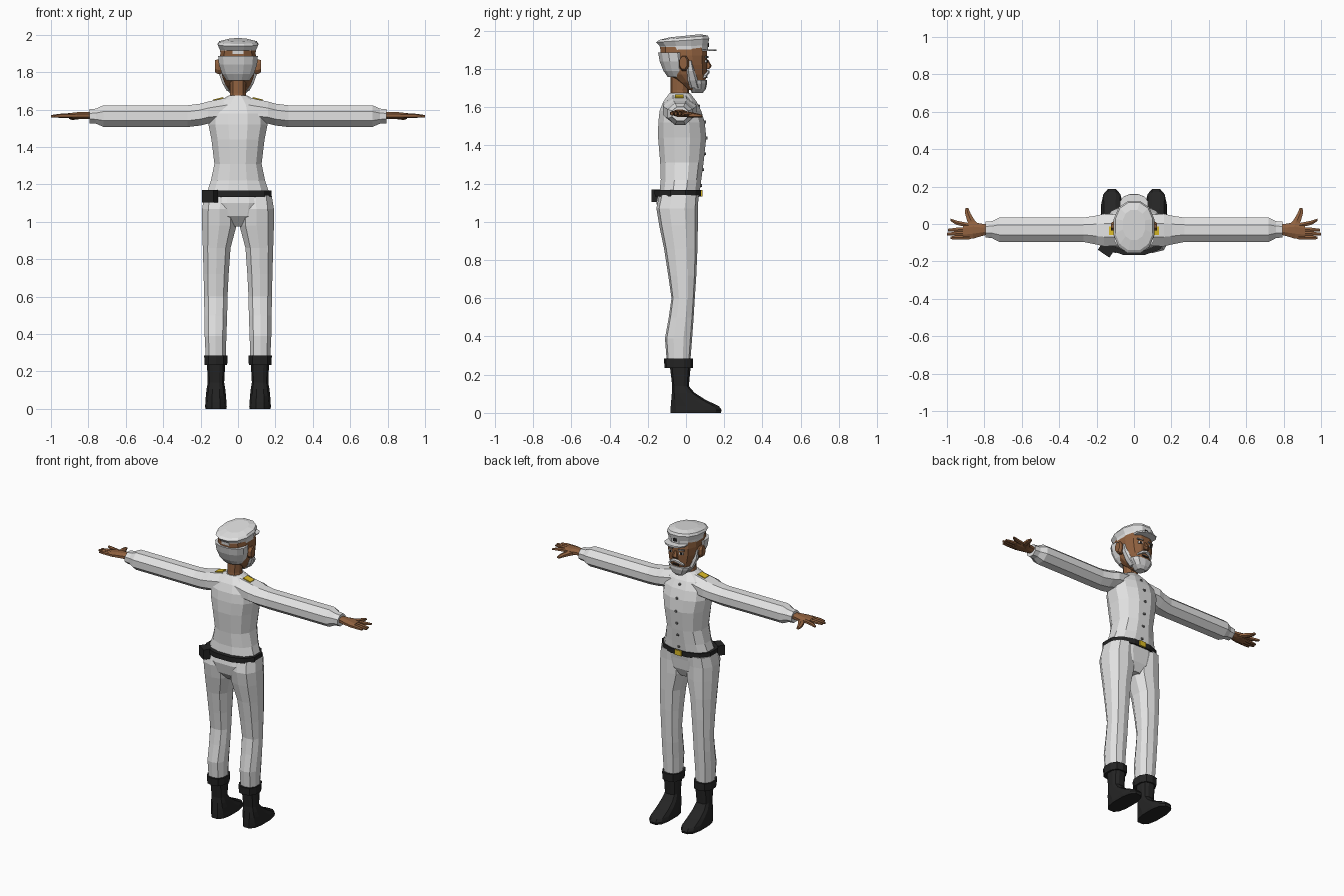
import bpy, bmesh, math
from mathutils import Matrix


def make_mat(name, col):
    m = bpy.data.materials.new(name)
    m.diffuse_color = (*col, 1)
    return m


WHITE = make_mat("white_cloth", (0.76, 0.76, 0.76))
HAIR = make_mat("white_hair", (0.68, 0.68, 0.68))
SKIN = make_mat("brown_skin", (0.28, 0.12, 0.05))
BLACK = make_mat("black_leather", (0.018, 0.018, 0.018))
GOLD = make_mat("gold_trim", (0.72, 0.50, 0.02))
GREY = make_mat("grey_metal", (0.18, 0.18, 0.18))


def finish(name, bm, mat, mirror):
    bmesh.ops.recalc_face_normals(bm, faces=bm.faces)
    me = bpy.data.meshes.new(name)
    bm.to_mesh(me)
    bm.free()
    me.materials.append(mat)
    ob = bpy.data.objects.new(name, me)
    bpy.context.collection.objects.link(ob)
    if mirror:
        ob.modifiers.new("Mirror", "MIRROR")
    return ob


def loft(name, axis, rings, mat, n=12, p=1.0, mirror=False, tilt=None):
    """Skin rings (t, u0, u1, v0, v1) stacked along an axis, with capped ends."""
    bm = bmesh.new()
    loops = []
    k = math.cos(math.pi / n)
    for t, u0, u1, v0, v1 in rings:
        loop = []
        for i in range(n):
            a = 2 * math.pi * (i + 0.5) / n
            c, s = math.cos(a) / k, math.sin(a) / k
            c = math.copysign(min(abs(c), 1) ** p, c)
            s = math.copysign(min(abs(s), 1) ** p, s)
            u = (u0 + u1) / 2 + c * (u1 - u0) / 2
            v = (v0 + v1) / 2 + s * (v1 - v0) / 2
            co = {"x": (t, u, v), "y": (u, t, v), "z": (u, v, t)}[axis]
            if tilt:
                co = tilt(*co)
            loop.append(bm.verts.new(co))
        loops.append(loop)
    for a, b in zip(loops, loops[1:]):
        for i in range(n):
            j = (i + 1) % n
            bm.faces.new((a[i], a[j], b[j], b[i]))
    bm.faces.new(loops[0])
    bm.faces.new(loops[-1])
    return finish(name, bm, mat, mirror)


def stack(name, rings, mat, **kw):
    """Upright loft symmetric in x: rings (z, half width, back, front)."""
    return loft(name, "z", [(z, -r, r, b, f) for z, r, b, f in rings], mat, **kw)


def box(name, pos, size, mat, rot=(0, "Z"), mirror=False):
    bm = bmesh.new()
    m = Matrix.Translation(pos) @ Matrix.Rotation(rot[0], 4, rot[1]) @ Matrix.Diagonal((*size, 1))
    bmesh.ops.create_cube(bm, size=1, matrix=m)
    return finish(name, bm, mat, mirror)


# Jacket: torso and sleeves
torso = [(1.14, .172, -.14, .07), (1.22, .145, -.132, .08), (1.31, .126, -.135, .092),
         (1.44, .142, -.146, .106), (1.52, .158, -.145, .098), (1.58, .155, -.138, .08),
         (1.63, .125, -.118, .055), (1.655, .085, -.1, .035), (1.675, .05, -.085, .02)]
stack("jacket_torso", torso, WHITE, p=.85)
loft("sleeve", "x", [(.04, -.115, .045, 1.53, 1.668), (.16, -.12, .055, 1.525, 1.643),
                     (.2, -.11, .045, 1.515, 1.632), (.27, -.096, .034, 1.507, 1.623),
                     (.5, -.096, .034, 1.508, 1.623), (.72, -.096, .034, 1.508, 1.623),
                     (.76, -.075, .015, 1.525, 1.605), (.795, -.072, .012, 1.527, 1.602)],
     WHITE, n=8, mirror=True)
box("shoulder_board", (.105, -.035, 1.656), (.055, .045, .009), GOLD, (.25, "Y"), True)


def chest_y(z):
    for a, b in zip(torso, torso[1:]):
        if a[0] <= z <= b[0]:
            return a[3] + (b[3] - a[3]) * (z - a[0]) / (b[0] - a[0])


for i in range(6):
    z = 1.19 + .083 * i
    y = chest_y(z)
    loft(f"button_{i + 1}", "y", [(y - .006, -.009, .009, z - .009, z + .009),
                                  (y + .007, -.007, .007, z - .007, z + .007)], GREY, n=6)

# Hands: palm, fingers and thumb
loft("palm", "x", [(.78, -.056, -.002, 1.55, 1.585), (.82, -.066, .002, 1.549, 1.588),
                   (.86, -.078, .012, 1.551, 1.586), (.915, -.082, .002, 1.555, 1.58)],
     SKIN, n=8, mirror=True)
for name, y0, y1, x1 in (("little", -.07, -.074, .98), ("ring", -.05, -.054, 1.0),
                         ("middle", -.029, -.033, .995), ("index", -.008, .022, .98)):
    ym = (y0 + y1) / 2
    loft(name + "_finger", "x", [(.88, y0 - .012, y0 + .012, 1.556, 1.58),
                                 (.95, ym - .011, ym + .011, 1.556, 1.578),
                                 (x1, y1 - .007, y1 + .007, 1.559, 1.571)],
         SKIN, n=6, mirror=True)
loft("thumb", "y", [(-.03, .81, .87, 1.55, 1.582), (.02, .852, .893, 1.546, 1.575),
                    (.055, .873, .903, 1.545, 1.568), (.085, .886, .902, 1.547, 1.56)],
     SKIN, n=6, mirror=True)

# Trousers: hips and legs
stack("trouser_hips", [(1.15, .17, -.145, .07), (1.1, .182, -.155, .062),
                       (1.03, .15, -.14, .055), (.975, .05, -.09, .03)], WHITE, p=.85)
loft("trouser_leg", "z", [(1.14, .01, .18, -.14, .066), (1.07, .004, .192, -.155, .062),
                          (.98, .008, .192, -.14, .062), (.86, .04, .188, -.115, .06),
                          (.72, .05, .184, -.093, .054), (.6, .056, .181, -.076, .046),
                          (.5, .058, .18, -.09, .04), (.39, .062, .178, -.11, .032),
                          (.26, .066, .172, -.1, .022)], WHITE, n=10, p=.9, mirror=True)

# Boots with turned cuffs
loft("boot_cuff", "z", [(.235, .058, .178, -.112, .036), (.285, .055, .181, -.116, .038)],
     BLACK, n=10, p=.9, mirror=True)
loft("boot", "z", [(.25, .068, .166, -.085, .025), (.14, .074, .162, -.072, .015),
                   (.105, .068, .168, -.074, .045), (.07, .064, .172, -.077, .1),
                   (.035, .062, .174, -.08, .172), (.015, .06, .176, -.08, .187),
                   (0, .062, .174, -.08, .182)], BLACK, n=12, p=.75, mirror=True)

# Belt, buckle and pouch
stack("belt", [(1.133, .18, -.163, .078), (1.167, .18, -.165, .08)], BLACK, p=.85)
box("buckle", (0, .082, 1.15), (.05, .009, .034), GOLD)
box("belt_pouch", (-.15, -.14, 1.137), (.075, .045, .066), BLACK, (-.6, "Z"))

# Neck and head
stack("neck", [(1.64, .05, -.085, .02), (1.69, .042, -.08, .015), (1.79, .045, -.08, .03)], SKIN, n=10)
stack("head", [(1.69, .035, .01, .08), (1.73, .066, -.04, .1), (1.77, .082, -.085, .108),
               (1.82, .093, -.115, .11), (1.87, .097, -.132, .111), (1.915, .093, -.135, .108)],
      SKIN, p=.8)
loft("ear", "x", [(.07, -.025, .015, 1.795, 1.85), (.108, -.036, .016, 1.79, 1.868),
                  (.122, -.034, .006, 1.8, 1.865)], SKIN, n=8, mirror=True)
stack("nose", [(1.85, .008, .095, .115), (1.815, .016, .095, .135), (1.8, .018, .095, .122)], SKIN, n=6)

# Hair at the back, sideburns, beard, moustache and brows
stack("hair", [(1.757, .062, -.095, .0), (1.79, .085, -.118, .01), (1.84, .102, -.138, .015),
               (1.886, .106, -.146, .01)], HAIR, p=.9)
stack("beard", [(1.675, .026, .03, .088), (1.695, .05, .022, .104), (1.725, .07, .01, .111),
                (1.742, .076, .01, .11)], HAIR, n=10, p=.85)
loft("sideburn", "z", [(1.7, .035, .06, .022, .07), (1.74, .058, .083, .008, .062),
                       (1.79, .07, .101, .004, .045), (1.845, .08, .103, .008, .03)],
     HAIR, n=6, mirror=True)
loft("moustache", "x", [(0, .1, .123, 1.775, 1.795), (.025, .098, .119, 1.768, 1.79),
                        (.052, .082, .104, 1.753, 1.768)], HAIR, n=6, mirror=True)
box("mouth", (0, .108, 1.757), (.045, .007, .008), BLACK)
box("eye_white", (.04, .107, 1.84), (.028, .009, .014), WHITE, (-.25, "Z"), True)
box("pupil", (.039, .109, 1.84), (.012, .009, .014), BLACK, (-.25, "Z"), True)
box("eyebrow", (.04, .108, 1.863), (.04, .009, .009), GREY, (-.25, "Z"), True)


# Peaked cap: the crown rises toward the front
def lean(x, y, z):
    return x, y, z + max(0, (z - 1.905) / .06) * .09 * y


stack("cap", [(1.897, .094, -.134, .114), (1.92, .096, -.136, .114), (1.95, .109, -.156, .122),
              (1.964, .1, -.14, .115), (1.974, .06, -.085, .075)], WHITE, p=.9, tilt=lean)
stack("cap_visor", [(1.894, .07, .05, .16), (1.903, .074, .05, .158)], WHITE, p=.85)
box("cap_badge", (0, .117, 1.926), (.022, .009, .02), BLACK)
